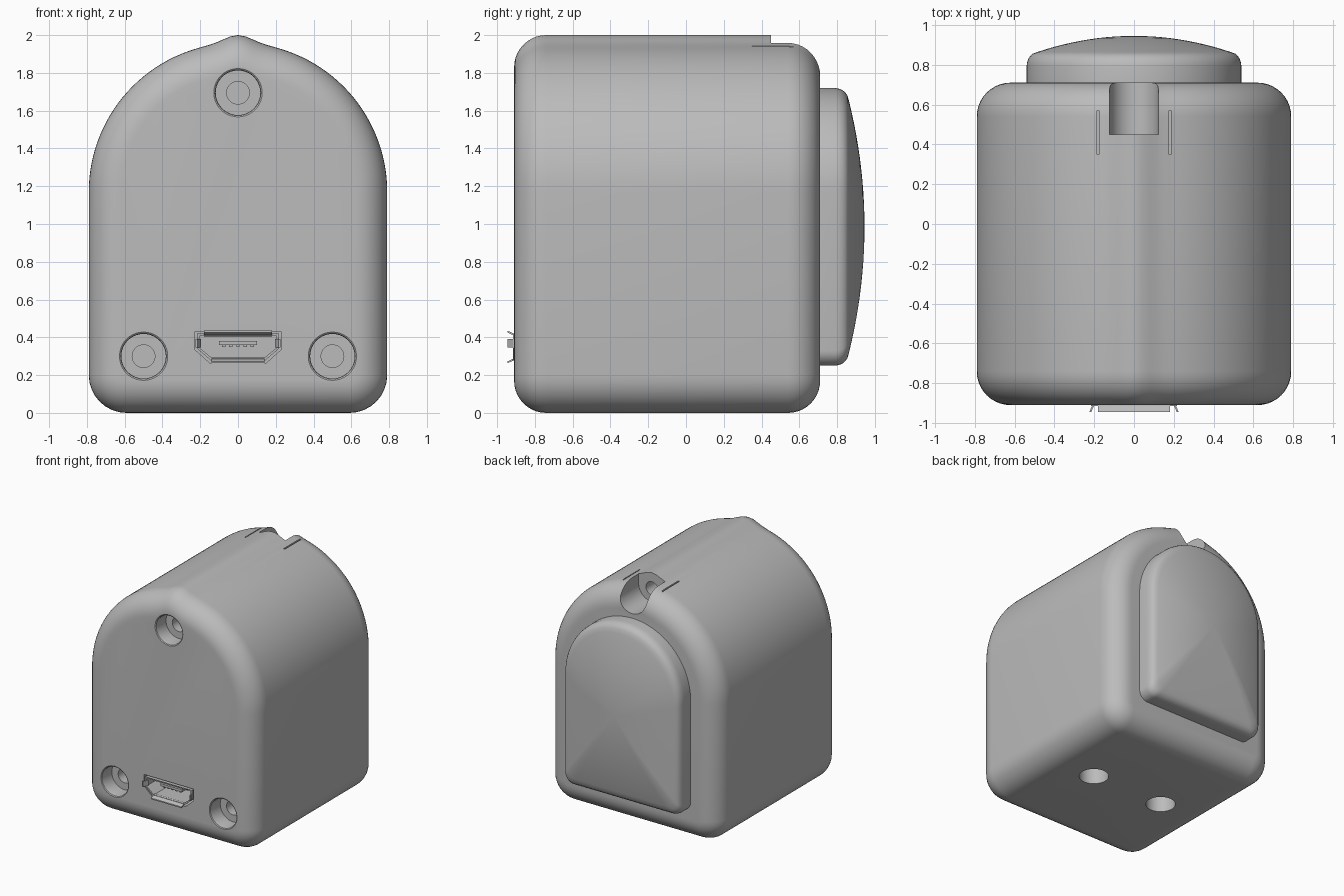
import bpy
import bmesh
from math import sin, cos, pi, exp, radians

if "Cube" in bpy.data.objects:
    bpy.data.objects.remove(bpy.data.objects["Cube"], do_unlink=True)

grey = bpy.data.materials.new("plain grey")
grey.use_nodes = True
grey.diffuse_color = (0.5, 0.5, 0.5, 1)
grey.node_tree.nodes["Principled BSDF"].inputs["Base Color"].default_value = (0.5, 0.5, 0.5, 1)


def loft(name, rings, loop=False):
    """Skin a list of matching rings; cap the ends, or join last to first."""
    bm = bmesh.new()
    vs = [[bm.verts.new(p) for p in ring] for ring in rings]
    pairs = list(zip(vs, vs[1:])) + ([(vs[-1], vs[0])] if loop else [])
    for a, b in pairs:
        n = len(a)
        for i in range(n):
            j = (i + 1) % n
            bm.faces.new((a[i], a[j], b[j], b[i]))
    if not loop:
        bm.faces.new(vs[0])
        bm.faces.new(vs[-1])
    bmesh.ops.recalc_face_normals(bm, faces=bm.faces[:])
    mesh = bpy.data.meshes.new(name)
    bm.to_mesh(mesh)
    bm.free()
    mesh.materials.append(grey)
    obj = bpy.data.objects.new(name, mesh)
    bpy.context.collection.objects.link(obj)
    return obj


def smooth(obj, angle=30):
    bpy.ops.object.select_all(action='DESELECT')
    obj.select_set(True)
    bpy.context.view_layer.objects.active = obj
    bpy.ops.object.shade_smooth_by_angle(angle=radians(angle))


def arch(half, bottom, spring, corner, ridge=0.0, steps=64):
    """Arch outline in x, z: round bottom corners, round top, optional ridge."""
    pts = []
    for side, start in ((-1, pi), (1, 1.5 * pi)):
        for i in range(9):
            a = start + i * pi / 16
            pts.append((side * (half - corner) + corner * cos(a),
                        bottom + corner + corner * sin(a)))
    for i in range(steps + 1):
        a = pi * i / steps
        r = half + ridge * exp(-((a - pi / 2) / 0.12) ** 2)
        pts.append((r * cos(a), spring + r * sin(a)))
    return pts


def at_y(pts, y):
    return [(x, y, z) for x, z in pts]


def circle(x, z, r, n=40):
    return [(x + r * cos(2 * pi * i / n), z + r * sin(2 * pi * i / n)) for i in range(n)]


def box(name, x0, x1, y0, y1, z0, z1):
    rect = [(x0, z0), (x1, z0), (x1, z1), (x0, z1)]
    return loft(name, [at_y(rect, y0), at_y(rect, y1)])


def cut(target, cutter):
    mod = target.modifiers.new("cut", 'BOOLEAN')
    mod.operation = 'DIFFERENCE'
    mod.solver = 'EXACT'
    mod.object = cutter
    bpy.context.view_layer.objects.active = target
    bpy.ops.object.modifier_apply(modifier=mod.name)
    bpy.data.objects.remove(cutter, do_unlink=True)


# Housing: arch extruded front to back with rounded rims
FRONT, BACK, RIM = -0.91, 0.71, 0.17
rings = []
for end, sign in ((FRONT, 1), (BACK, -1)):
    part = []
    for i in range(11):
        a = pi / 2 * i / 10
        d = RIM * (1 - sin(a))
        part.append(at_y(arch(0.79 - d, d, 1.17, 0.2 - d, 0.04),
                         end + sign * RIM * (1 - cos(a))))
    rings += part if sign > 0 else part[::-1]
body = loft("housing", rings)

# Stepped screw holes with a softened rim
for x, z in ((0, 1.695), (-0.5, 0.3), (0.5, 0.3)):
    steps = [(0.128, -0.95), (0.128, FRONT), (0.121, -0.905), (0.118, -0.895),
             (0.118, -0.78), (0.06, -0.78), (0.06, -0.4)]
    cut(body, loft("screw_cutter", [at_y(circle(x, z, r), y) for r, y in steps]))

# Two round holes underneath
for x in (-0.33, 0.33):
    ring = circle(x, -0.08, 0.112)
    cut(body, loft("base_hole_cutter", [[(u, v, z) for u, v in ring] for z in (-0.1, 0.25)]))

# Cable channel in the top rear, its small inner hole and relief slits
channel = [(0.122 * cos(pi + pi * i / 20), 1.88 + 0.122 * sin(pi + pi * i / 20))
           for i in range(21)] + [(0.122, 2.1), (-0.122, 2.1)]
cut(body, loft("channel_cutter", [at_y(channel, 0.45), at_y(channel, 0.9)]))
cut(body, loft("cable_hole_cutter", [at_y(circle(0, 1.87, 0.055), y) for y in (0.2, 0.5)]))
for s in (-0.18, 0.18):
    cut(body, box("slit_cutter", s - 0.005, s + 0.005, 0.35, 0.57, 1.85, 2.1))


# Socket opening
def socket(d):
    return [(-0.15 + d * 0.6, 0.265 + d), (0.15 - d * 0.6, 0.265 + d), (0.228 - d, 0.335 + d * 0.4),
            (0.228 - d, 0.432 - d), (-0.228 + d, 0.432 - d), (-0.228 + d, 0.335 + d * 0.4)]


cut(body, loft("socket_cutter", [at_y(socket(0), -0.96), at_y(socket(0), -0.6)]))
smooth(body)

# Socket shell, back wall, tongue and contacts
loft("socket_shell", [at_y(socket(0.012), -0.61), at_y(socket(0.012), -0.915),
                      at_y(socket(0.024), -0.915), at_y(socket(0.024), -0.61)], loop=True)
loft("socket_back", [at_y(socket(0.02), -0.66), at_y(socket(0.02), -0.62)])
box("socket_tongue", -0.1, 0.1, -0.88, -0.64, 0.36, 0.38)
for i in range(5):
    x = -0.076 + 0.038 * i
    box("socket_contact", x - 0.009, x + 0.009, -0.87, -0.64, 0.348, 0.361)


# Flared lips around the socket
def rect_ring(x0, x1, y, z0, z1):
    return [(x0, y, z0), (x1, y, z0), (x1, y, z1), (x0, y, z1)]


for name, w, z0, z1 in (("upper_lip", 0.18, 0.405, 0.425), ("lower_lip", 0.14, 0.283, 0.263)):
    loft(name, [rect_ring(-w, w, -0.9, z0, z0 + 0.01), rect_ring(-w, w, -0.945, z1, z1 + 0.01)])
for name, s in (("left_lip", 1), ("right_lip", -1)):
    loft(name, [rect_ring(s * 0.195, s * 0.205, -0.9, 0.345, 0.39),
                rect_ring(s * 0.215, s * 0.225, -0.945, 0.345, 0.39)])

# Domed rear cover: arch rings scaled towards the centre
outline = arch(0.54, 0.25, 1.18, 0.08)
MID = 0.985
profile = [(1, 0.69), (1, 0.79), (0.995, 0.81), (0.985, 0.828), (0.968, 0.843), (0.945, 0.855)]
profile += [(t, 0.945 - 0.1 * t * t) for t in [0.9 - 0.08 * i for i in range(12)]]
cover = loft("rear_cover", [[(x * t, y, MID + (z - MID) * t) for x, z in outline]
                            for t, y in profile])
smooth(cover, 40)
